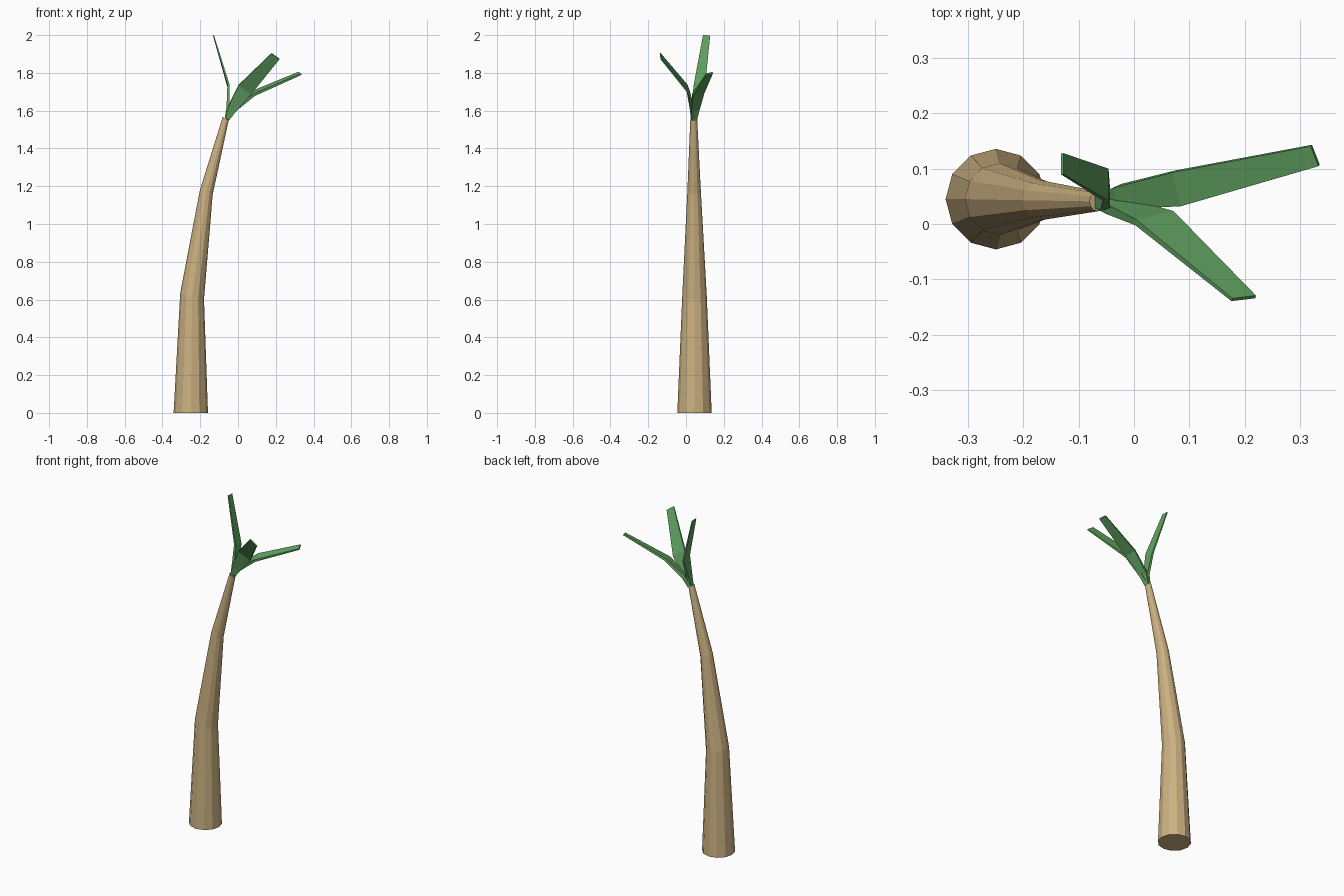
import bpy, bmesh, math
from mathutils import Vector

if "Cube" in bpy.data.objects:
    bpy.data.objects.remove(bpy.data.objects["Cube"])


def material(name, col):
    m = bpy.data.materials.new(name)
    m.diffuse_color = (*col, 1)
    m.use_nodes = True
    m.node_tree.nodes["Principled BSDF"].inputs["Base Color"].default_value = m.diffuse_color
    return m


def loft(name, rings, mat):
    """Skin a list of equal-sized vertex rings and cap both ends."""
    bm = bmesh.new()
    vs = [[bm.verts.new(p) for p in r] for r in rings]
    n = len(vs[0])
    for a, b in zip(vs, vs[1:]):
        for i in range(n):
            j = (i + 1) % n
            bm.faces.new((a[i], a[j], b[j], b[i]))
    bm.faces.new(vs[0][::-1])
    bm.faces.new(vs[-1])
    bmesh.ops.recalc_face_normals(bm, faces=bm.faces[:])
    me = bpy.data.meshes.new(name)
    bm.to_mesh(me)
    bm.free()
    me.materials.append(mat)
    ob = bpy.data.objects.new(name, me)
    bpy.context.collection.objects.link(ob)
    return ob


def trunk_ring(x, y, z, r, tilt, sides=12):
    c, s = math.cos(tilt), math.sin(tilt)
    ring = []
    for i in range(sides):
        a = 2 * math.pi * i / sides
        u, v = r * math.cos(a), r * math.sin(a)
        ring.append(Vector((x + u * c, y + v, z - u * s)))
    return ring


def leaf(name, sections, mat):
    """sections: (left edge, right edge, thickness) from base to tip."""
    mids = [(Vector(l) + Vector(r)) / 2 for l, r, t in sections]
    rings = []
    for i, (l, r, t) in enumerate(sections):
        l, r = Vector(l), Vector(r)
        along = mids[min(i + 1, len(mids) - 1)] - mids[max(i - 1, 0)]
        n = (r - l).cross(along).normalized() * t / 2
        rings.append([l + n, r + n, r - n, l - n])
    return loft(name, rings, mat)


bark = material("bark", (0.60, 0.44, 0.22))
green = material("leaf_green", (0.12, 0.36, 0.12))

# Curved, tapering trunk
loft("trunk", [trunk_ring(-0.25, 0.045, 0, 0.091, 0),
               trunk_ring(-0.243, 0.045, 0.618, 0.065, 0.25),
               trunk_ring(-0.168, 0.043, 1.167, 0.036, 0.35),
               trunk_ring(-0.065, 0.041, 1.558, 0.018, 0.5)], bark)

# Three bent leaves fanning out of the trunk top
leaf("leaf_right", [((-0.062, 0.057, 1.555), (-0.056, 0.028, 1.555), 0.022),
                    ((-0.030, 0.069, 1.612), (-0.024, 0.030, 1.600), 0.022),
                    ((0.072, 0.095, 1.697), (0.087, 0.034, 1.684), 0.014),
                    ((0.321, 0.142, 1.802), (0.335, 0.106, 1.793), 0.008)], green)
leaf("leaf_front", [((-0.066, 0.036, 1.565), (-0.048, 0.042, 1.553), 0.022),
                    ((-0.052, 0.028, 1.622), (-0.018, 0.040, 1.590), 0.020),
                    ((0.003, 0.003, 1.735), (0.071, 0.018, 1.690), 0.012),
                    ((0.177, -0.137, 1.904), (0.220, -0.132, 1.873), 0.006)], green)
leaf("leaf_upright", [((-0.060, 0.028, 1.557), (-0.060, 0.055, 1.557), 0.022),
                      ((-0.052, 0.026, 1.617), (-0.052, 0.060, 1.610), 0.018),
                      ((-0.051, 0.042, 1.742), (-0.051, 0.100, 1.724), 0.010),
                      ((-0.130, 0.090, 2.0), (-0.130, 0.128, 1.997), 0.005)], green)
